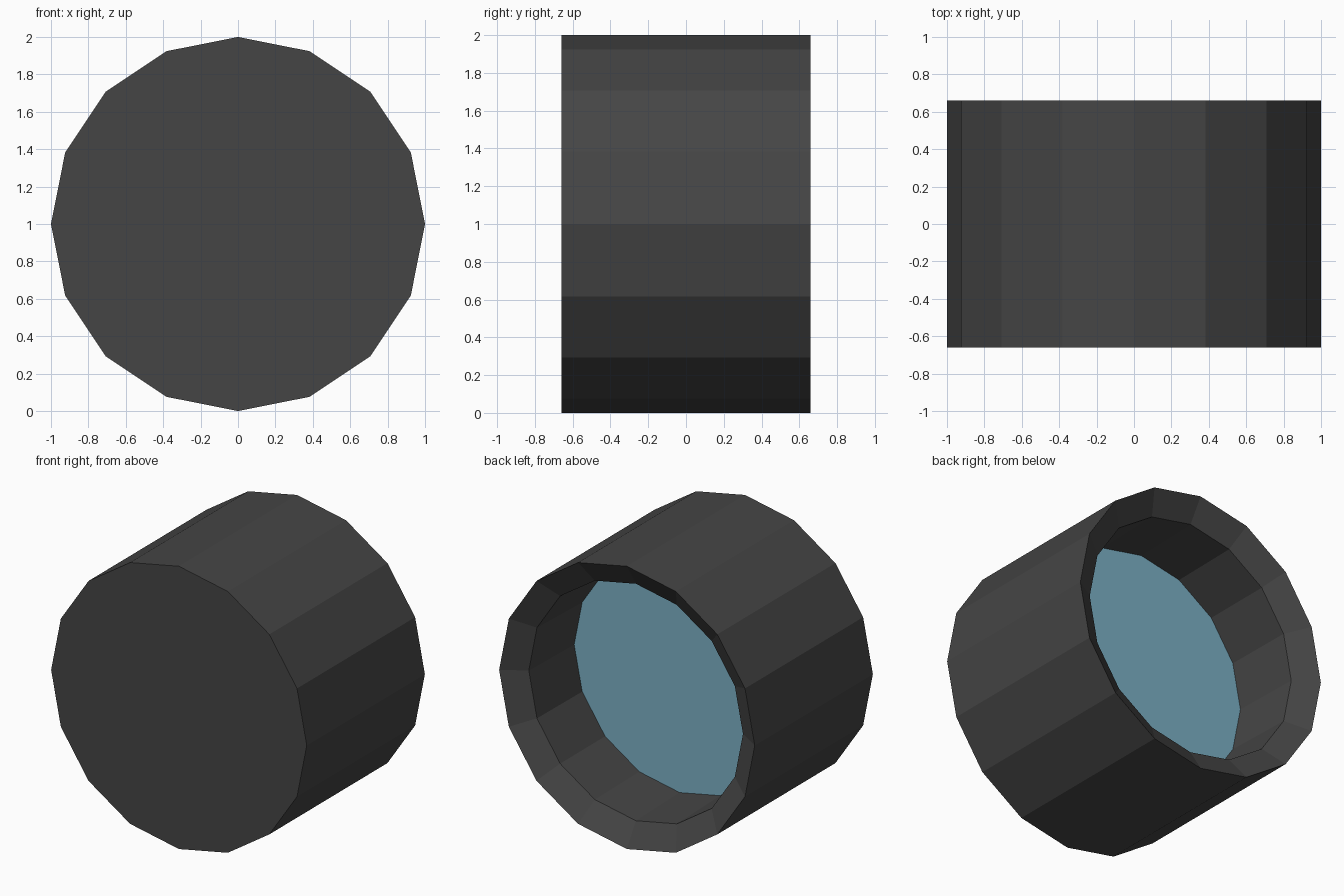
import bpy, bmesh
from math import sin, cos, tau

if "Cube" in bpy.data.objects:
    bpy.data.objects.remove(bpy.data.objects["Cube"])

SIDES = 16


def material(name, color):
    mat = bpy.data.materials.new(name)
    mat.diffuse_color = color
    mat.use_nodes = True
    mat.node_tree.nodes["Principled BSDF"].inputs["Base Color"].default_value = mat.diffuse_color
    return mat


def lathe(name, profile, mat, cap_start=False):
    """Revolve (radius, y) points about the y axis at z = 1."""
    bm = bmesh.new()
    rings = [[bm.verts.new((r * cos(tau * i / SIDES), y, 1 + r * sin(tau * i / SIDES)))
              for i in range(SIDES)] for r, y in profile]
    for a, b in zip(rings, rings[1:]):
        for i in range(SIDES):
            j = (i + 1) % SIDES
            bm.faces.new((a[i], a[j], b[j], b[i]))
    if cap_start:
        bm.faces.new(rings[0])
    bmesh.ops.recalc_face_normals(bm, faces=bm.faces[:])
    # a lone disc faces the open back
    if len(profile) == 1:
        for f in bm.faces:
            f.normal_update()
            if f.normal.y < 0:
                f.normal_flip()
    mesh = bpy.data.meshes.new(name)
    bm.to_mesh(mesh)
    bm.free()
    mesh.materials.append(mat)
    obj = bpy.data.objects.new(name, mesh)
    bpy.context.collection.objects.link(obj)
    return obj


dark = material("dark_housing", (0.06, 0.06, 0.06, 1))
blue = material("blue_glass", (0.2, 0.44, 0.56, 1))

# Housing: closed front, outer wall, sloped back rim, recessed inner wall
lathe("housing", [(1, -0.66), (1, 0.66), (0.838, 0.56), (0.826, 0.07)], dark, cap_start=True)

# Glass pane at the bottom of the recess
lathe("glass_pane", [(0.826, 0.07)], blue, cap_start=True)
